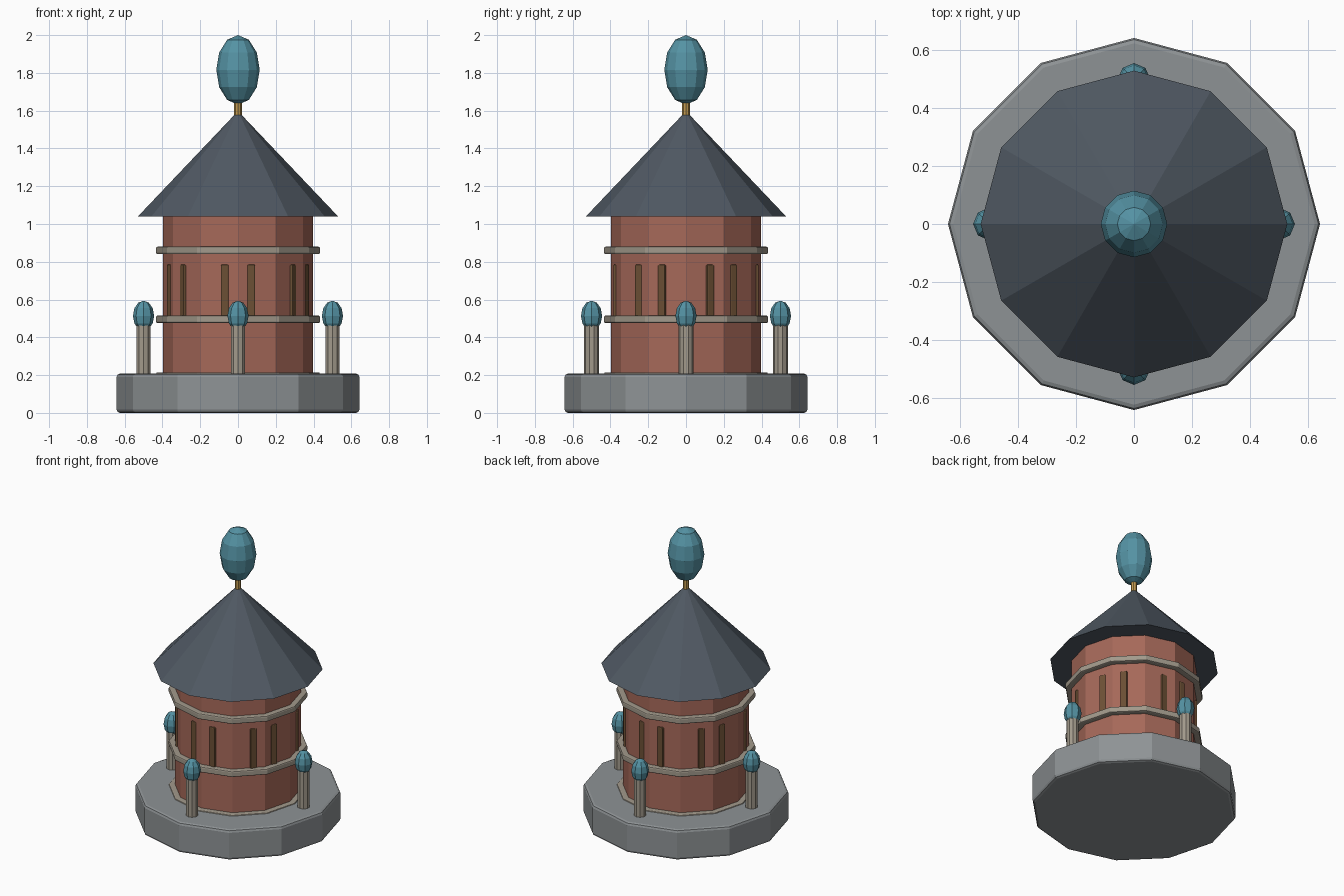
import bpy
from math import cos, sin, pi, radians

if "Cube" in bpy.data.objects:
    bpy.data.objects.remove(bpy.data.objects["Cube"])


def material(name, rgb):
    m = bpy.data.materials.new(name)
    m.diffuse_color = (*rgb, 1)
    m.use_nodes = True
    m.node_tree.nodes["Principled BSDF"].inputs["Base Color"].default_value = m.diffuse_color
    return m


STONE = material("stone", (0.27, 0.29, 0.30))
BRICK = material("brick", (0.38, 0.14, 0.10))
SLATE = material("slate", (0.08, 0.10, 0.125))
TRIM = material("trim", (0.36, 0.32, 0.26))
TEAL = material("teal", (0.09, 0.29, 0.37))
GOLD = material("gold", (0.55, 0.33, 0.08))
WOOD = material("wood", (0.15, 0.08, 0.035))


def finish(name, mat, bevel=0):
    ob = bpy.context.object
    ob.name = name
    ob.data.materials.append(mat)
    if bevel:
        mod = ob.modifiers.new("bevel", 'BEVEL')
        mod.width = bevel
        mod.segments = 2
        mod.limit_method = 'ANGLE'
        mod.angle_limit = radians(40)
    return ob


def drum(name, mat, r, z0, z1, sides=12, x=0, y=0, bevel=0, top=None):
    bpy.ops.mesh.primitive_cone_add(
        vertices=sides, radius1=r, radius2=r if top is None else top,
        depth=z1 - z0, location=(x, y, (z0 + z1) / 2))
    return finish(name, mat, bevel)


def orb(name, r, half_height, z, sides, x=0, y=0):
    bpy.ops.mesh.primitive_uv_sphere_add(
        segments=sides, ring_count=6, radius=1, location=(x, y, z))
    bpy.context.object.scale = (r, r, half_height)
    return finish(name, TEAL)


# Plinth, tower body and roof
drum("plinth", STONE, 0.643, 0, 0.208, bevel=0.018)
drum("tower_wall", BRICK, 0.396, 0.18, 1.06)
drum("roof", SLATE, 0.53, 1.04, 1.585, top=0.012)

# Stone bands round the tower
for i, z in enumerate((0.195, 0.495, 0.86)):
    drum(f"band_{i}", TRIM, 0.434, z - 0.02, z + 0.02, bevel=0.008)

# Finial on the roof
drum("finial_rod", GOLD, 0.02, 1.54, 1.68, sides=8)
orb("finial_orb", 0.115, 0.184, 1.816, 12)

# Posts with orbs at the four sides of the plinth
for i in range(4):
    x, y = 0.5 * cos(i * pi / 2), 0.5 * sin(i * pi / 2)
    drum(f"post_{i}", TRIM, 0.039, 0.18, 0.5, sides=10, x=x, y=y)
    orb(f"post_orb_{i}", 0.056, 0.08, 0.514, 8, x=x, y=y)

# Pairs of upright window slats on every second corner
for i in range(6):
    a = radians(30 + 60 * i)
    for side in (-1, 1):
        r, t = 0.363, 0.07 * side
        bpy.ops.mesh.primitive_cube_add(
            size=1, rotation=(0, 0, a),
            location=(r * cos(a) - t * sin(a), r * sin(a) + t * cos(a), 0.645))
        ob = bpy.context.object
        ob.scale = (0.044, 0.042, 0.28)
        bpy.ops.object.transform_apply(location=False, rotation=False, scale=True)
        finish(f"window_slat_{i}_{'left' if side < 0 else 'right'}", WOOD, 0.006)
